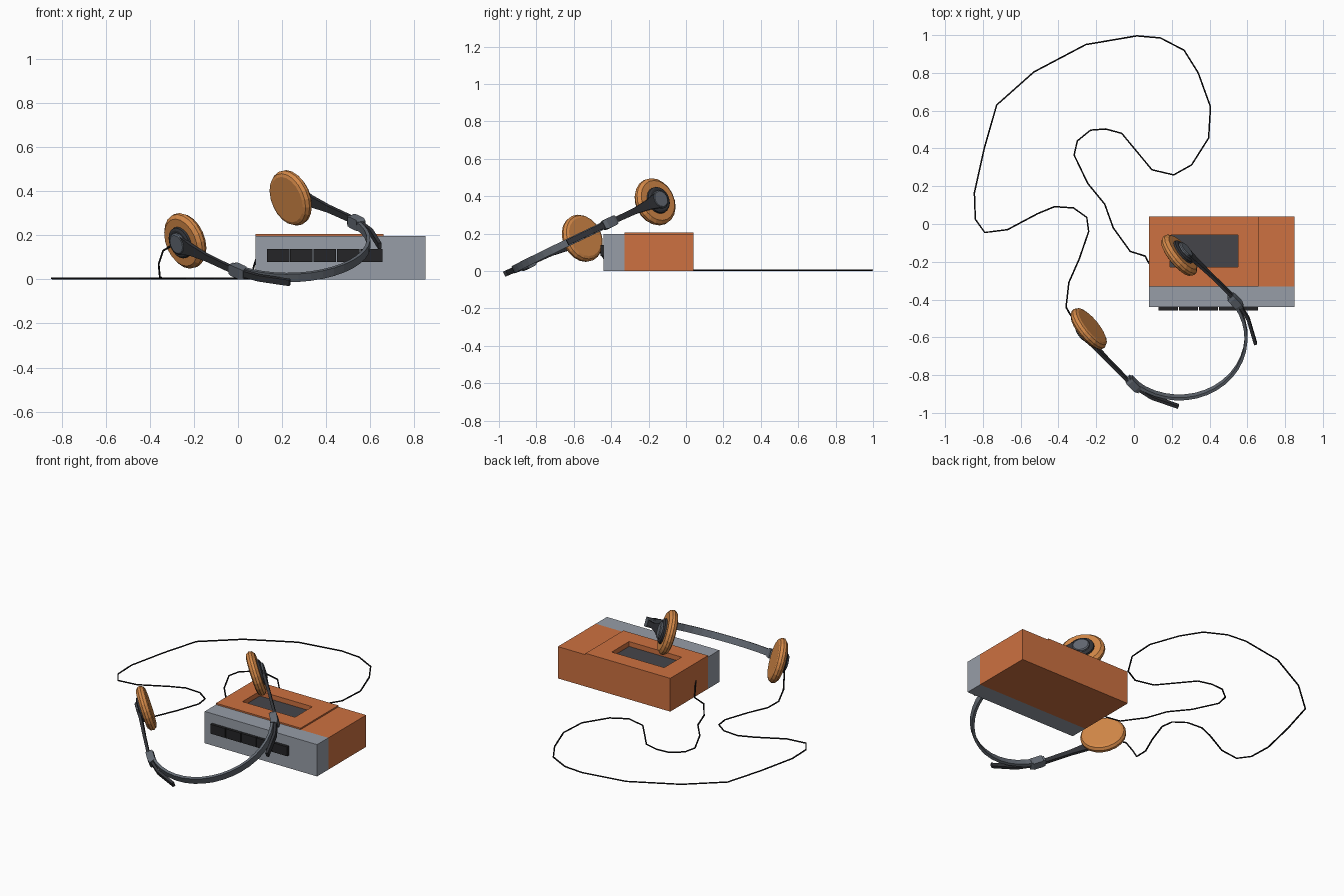
import bpy, bmesh, math
from mathutils import Vector, Matrix

if "Cube" in bpy.data.objects:
    bpy.data.objects.remove(bpy.data.objects["Cube"])


def material(name, r, g, b):
    m = bpy.data.materials.new(name)
    m.diffuse_color = (r, g, b, 1)
    m.use_nodes = True
    m.node_tree.nodes["Principled BSDF"].inputs["Base Color"].default_value = m.diffuse_color
    return m


ORANGE = material("burnt_orange", 0.61, 0.165, 0.052)
GREY = material("case_grey", 0.31, 0.34, 0.39)
BLACK = material("button_black", 0.018, 0.018, 0.02)
SMOKE = material("window_smoke", 0.06, 0.06, 0.068)
FOAM = material("foam_ochre", 0.66, 0.25, 0.065)
STEEL = material("band_steel", 0.125, 0.143, 0.17)
DARK = material("arm_dark", 0.032, 0.034, 0.04)
CABLE = material("cable_black", 0.005, 0.005, 0.006)


def loft(name, rings, mat, matrix=Matrix()):
    """Skin a list of equal-length point rings and cap both ends."""
    bm = bmesh.new()
    rows = [[bm.verts.new(matrix @ Vector(p)) for p in ring] for ring in rings]
    n = len(rows[0])
    for a, b in zip(rows, rows[1:]):
        for i in range(n):
            bm.faces.new((a[i], a[(i + 1) % n], b[(i + 1) % n], b[i]))
    bm.faces.new(rows[0])
    bm.faces.new(rows[-1])
    bmesh.ops.recalc_face_normals(bm, faces=bm.faces)
    me = bpy.data.meshes.new(name)
    bm.to_mesh(me)
    bm.free()
    me.materials.append(mat)
    ob = bpy.data.objects.new(name, me)
    bpy.context.collection.objects.link(ob)
    return ob


def box(name, x, y, z, mat, matrix=Matrix()):
    rings = [[(x[0], y[0], h), (x[1], y[0], h), (x[1], y[1], h), (x[0], y[1], h)] for h in z]
    return loft(name, rings, mat, matrix)


def lathe(name, profile, sign, mat, matrix, sides=20):
    """Revolve (radius, height) around the headset's ear-to-ear axis."""
    rings = [[(sign * h, r * math.cos(math.tau * i / sides), r * math.sin(math.tau * i / sides))
              for i in range(sides)] for r, h in profile]
    return loft(name, rings, mat, matrix)


def strip(name, path, thick, sign, mat, matrix):
    """Flat bar following (a, s, width) points in the headset plane."""
    rings = []
    for i, (a, s, w) in enumerate(path):
        p, q = path[max(i - 1, 0)], path[min(i + 1, len(path) - 1)]
        n = Vector((q[1] - p[1], p[0] - q[0])).normalized() * thick / 2
        rings.append([(sign * (a + k * n.x), s + k * n.y, e * w / 2)
                      for k, e in ((-1, -1), (1, -1), (1, 1), (-1, 1))])
    return loft(name, rings, mat, matrix)


# Player case: orange back, grey front, raised lid
case = box("player_case", (0.08, 0.85), (-0.33, 0.04), (0, 0.197), ORANGE)
box("front_panel", (0.08, 0.85), (-0.44, -0.33), (0, 0.197), GREY)
lid = box("cassette_lid", (0.08, 0.66), (-0.33, 0.04), (0.197, 0.206), ORANGE)

# Recessed window in the lid
cutter = box("window_cutter", (0.19, 0.55), (-0.228, -0.058), (0.172, 0.25), ORANGE)
cutter.hide_render = True
cutter.hide_viewport = True
for ob in (case, lid):
    mod = ob.modifiers.new("window_cut", "BOOLEAN")
    mod.operation = "DIFFERENCE"
    mod.solver = "EXACT"
    mod.object = cutter
box("window_pane", (0.19, 0.55), (-0.228, -0.058), (0.17, 0.176), SMOKE)

# Row of front buttons
for i in range(5):
    x = 0.131 + 0.106 * i
    box(f"button_{i + 1}", (x, x + 0.102), (-0.458, -0.43), (0.08, 0.138), BLACK)

# Headset frame: u runs ear to ear, v towards the crown, w across the band
u = Vector((0.74, 0.60, 0.30)).normalized()
v = Vector((0.67, -0.67, -0.31))
v = (v - u * v.dot(u)).normalized()
w = u.cross(v)
HEAD = Matrix((u, v, w)).transposed().to_4x4()
HEAD.translation = (0, -0.36, 0.2725)

# Head band arc
R, CENTRE = 0.357, 0.352
band = []
for i in range(21):
    t = math.pi * i / 20
    band.append((R * math.cos(t), CENTRE + R * math.sin(t), 0.04))
strip("head_band", band, 0.016, 1, STEEL, HEAD)

# Ear pads, hubs, arms and sliders on both sides
pad = [(0.108, 0.298), (0.122, 0.304), (0.131, 0.32), (0.129, 0.335), (0.112, 0.35)]
hub_ring = [(0.075, 0.345), (0.072, 0.36), (0.062, 0.366)]
hub_cap = [(0.052, 0.36), (0.05, 0.374), (0.043, 0.379)]
arm = [(0.368, 0.01, 0.09), (0.368, 0.09, 0.055), (0.371, 0.2, 0.034), (0.373, 0.4, 0.03),
       (0.345, 0.52, 0.03), (0.276, 0.654, 0.03)]
slider = [(0.362, 0.36, 0.044), (0.364, 0.375, 0.054), (0.363, 0.425, 0.054), (0.356, 0.44, 0.044)]
for side, sign in (("left", -1), ("right", 1)):
    lathe(f"{side}_ear_pad", pad, sign, FOAM, HEAD)
    lathe(f"{side}_hub_ring", hub_ring, sign, DARK, HEAD)
    lathe(f"{side}_hub_cap", hub_cap, sign, STEEL, HEAD, 14)
    strip(f"{side}_arm", arm, 0.016, sign, DARK, HEAD)
    strip(f"{side}_slider", slider, 0.042, sign, STEEL, HEAD)

# Cable: drop from the left pad, loop over the floor, rise to the player
start = [(-0.30, -0.53, 0.155), (-0.34, -0.475, 0.13), (-0.36, -0.44, 0.07), (-0.355, -0.40, 0.012)]
floor = [(-.345, -.31), (-.29, -.185), (-.24, -.04), (-.25, .035), (-.32, .085), (-.42, .092),
         (-.51, .055), (-.67, -.03), (-.79, -.045), (-.84, .025), (-.845, .165), (-.793, .40),
         (-.727, .63), (-.53, .805), (-.255, .95), (.015, .996), (.14, .985), (.265, .92),
         (.34, .80), (.405, .62), (.395, .455), (.305, .313), (.21, .26), (.095, .287),
         (-.065, .48), (-.15, .503), (-.23, .497), (-.30, .44), (-.317, .365), (-.245, .215),
         (-.155, .105), (-.11, -.02), (-.02, -.145)]
end = [(0.06, -0.17, 0.012), (0.072, -0.195, 0.06), (0.085, -0.215, 0.10)]
points = start + [(x, y, 0.005) for x, y in floor] + end
curve = bpy.data.curves.new("cable", "CURVE")
curve.dimensions = "3D"
curve.bevel_depth = 0.0045
curve.bevel_resolution = 1
curve.use_fill_caps = True
spline = curve.splines.new("POLY")
spline.points.add(len(points) - 1)
for sp, p in zip(spline.points, points):
    sp.co = (*p, 1)
curve.materials.append(CABLE)
bpy.context.collection.objects.link(bpy.data.objects.new("cable", curve))
